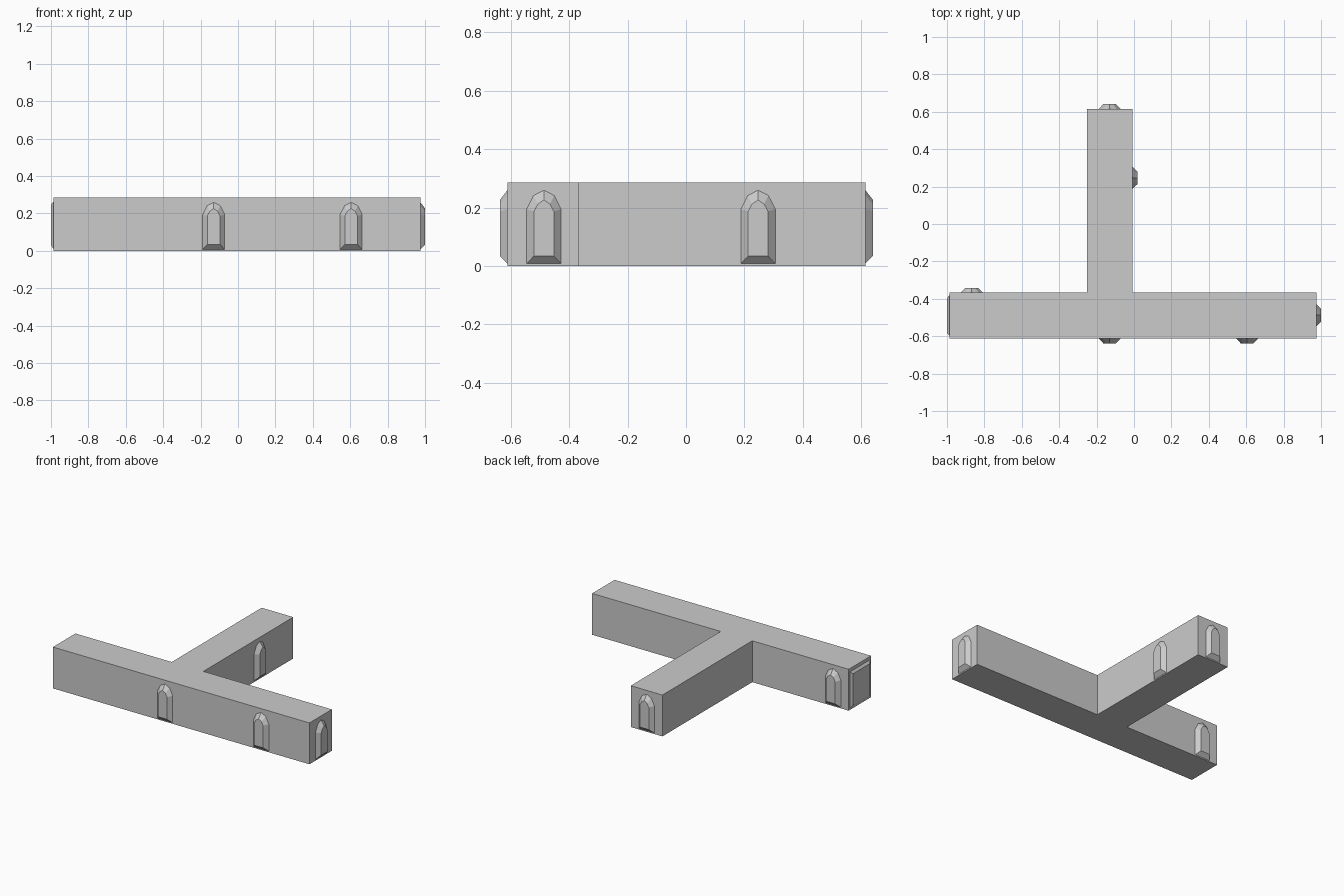
import bpy, bmesh, math
from mathutils import Matrix, Vector

if "Cube" in bpy.data.objects:
    bpy.data.objects.remove(bpy.data.objects["Cube"])

stone = bpy.data.materials.new("plain grey")
stone.diffuse_color = (0.6, 0.6, 0.6, 1)
stone.use_nodes = True
stone.node_tree.nodes["Principled BSDF"].inputs["Base Color"].default_value = stone.diffuse_color


def make_object(name, bm):
    bmesh.ops.recalc_face_normals(bm, faces=bm.faces[:])
    mesh = bpy.data.meshes.new(name)
    bm.to_mesh(mesh)
    bm.free()
    mesh.materials.append(stone)
    obj = bpy.data.objects.new(name, mesh)
    bpy.context.collection.objects.link(obj)
    return obj


def loft(name, first, second):
    """Solid between two matching outlines."""
    bm = bmesh.new()
    a = [bm.verts.new(p) for p in first]
    b = [bm.verts.new(p) for p in second]
    bm.faces.new(a)
    bm.faces.new(b)
    n = len(a)
    for i in range(n):
        j = (i + 1) % n
        bm.faces.new((a[i], a[j], b[j], b[i]))
    return make_object(name, bm)


# T-shaped corridor block
X0, X1, Y0, Y1, Y2 = -0.987, 0.975, -0.612, -0.367, 0.615
S0, S1 = -0.25, -0.008
plan = [(X0, Y0), (X1, Y0), (X1, Y1), (S1, Y1), (S1, Y2), (S0, Y2), (S0, Y1), (X0, Y1)]
loft("corridor", [(x, y, 0.0) for x, y in plan], [(x, y, 0.286) for x, y in plan])


def arch(half, bottom, shoulder, mid, top):
    right = [(half, bottom), (half, shoulder), (half * 0.6, mid)]
    return right + [(0, top)] + [(-u, z) for u, z in reversed(right)]


def relief(name, outer, inner, depth, x, y, angle):
    """Bevelled relief; unrotated it faces -y."""
    place = Matrix.Translation((x, y, 0)) @ Matrix.Rotation(math.radians(angle), 4, 'Z')
    loft(name,
         [place @ Vector((u, 0.002, z)) for u, z in outer],
         [place @ Vector((u, -depth, z)) for u, z in inner])


# Arched doorways on the walls
outer = arch(0.061, 0.006, 0.195, 0.243, 0.262)
inner = arch(0.034, 0.034, 0.187, 0.212, 0.226)
doors = [
    ("front_middle_door", -0.13, Y0, 0),
    ("front_right_door", 0.605, Y0, 0),
    ("right_end_door", X1, -0.487, 90),
    ("stem_side_door", S1, 0.247, 90),
    ("stem_end_door", -0.13, Y2, 180),
    ("back_left_door", -0.868, Y1, 180),
]
for name, x, y, angle in doors:
    relief(name, outer, inner, 0.026, x, y, angle)


# Rectangular gate panel on the left end
def rect(half, low, high):
    return [(half, low), (half, high), (-half, high), (-half, low)]


relief("left_end_gate", rect(0.11, 0.008, 0.265), rect(0.093, 0.03, 0.247),
       0.013, X0, (Y0 + Y1) / 2, -90)
